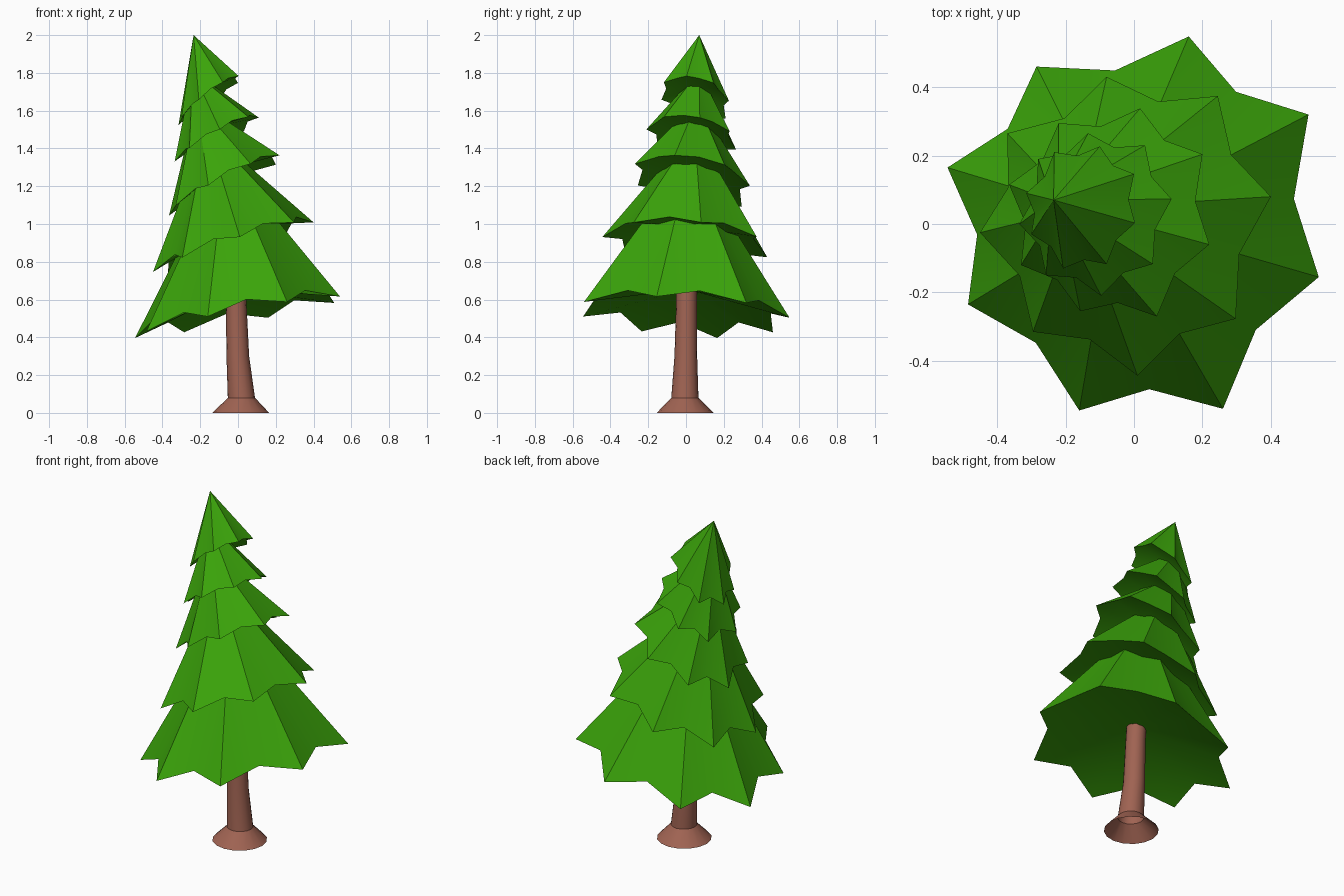
import bpy, bmesh, math
from mathutils import Vector

if "Cube" in bpy.data.objects:
    bpy.data.objects.remove(bpy.data.objects["Cube"])

def material(name, rgb):
    m = bpy.data.materials.new(name)
    m.diffuse_color = (*rgb, 1)
    m.use_nodes = True
    m.node_tree.nodes["Principled BSDF"].inputs["Base Color"].default_value = m.diffuse_color
    return m

green = material("needle green", (0.043, 0.37, 0.003))
brown = material("bark brown", (0.35, 0.125, 0.085))

def finish(bm, name, mat):
    bmesh.ops.recalc_face_normals(bm, faces=bm.faces)
    me = bpy.data.meshes.new(name)
    bm.to_mesh(me)
    bm.free()
    me.materials.append(mat)
    ob = bpy.data.objects.new(name, me)
    bpy.context.collection.objects.link(ob)
    bpy.ops.object.select_all(action='DESELECT')
    bpy.context.view_layer.objects.active = ob
    ob.select_set(True)
    bpy.ops.object.shade_smooth_by_angle(angle=math.radians(30))
    return ob

def tier(name, centre, tilt, apex, tips):
    """Eight-pointed star cone on a tilted rim, with a hollowed underside."""
    bm = bmesh.new()
    c = Vector(centre)
    offs = [Vector(t) - c.xy for t in tips]
    size = sum(o.length for o in offs) / len(offs)
    rim = []

    def add(o, lift):
        rim.append(bm.verts.new((c.x + o.x, c.y + o.y, c.z + tilt[0] * o.x + tilt[1] * o.y + lift)))

    for i, o in enumerate(offs):
        add(o, 0)                                                   # drooping tip
        add((o + offs[(i + 1) % len(offs)]) * 0.445, 0.1 * size)    # notch between tips
    top = bm.verts.new(apex)
    under = bm.verts.new(c.lerp(Vector(apex), 0.175))
    for i in range(len(rim)):
        a, b = rim[i], rim[(i + 1) % len(rim)]
        bm.faces.new((a, b, top))
        bm.faces.new((b, a, under))
    return finish(bm, name, green)

# Foliage tiers, bottom to top: centre, rim slope, apex, star tips in plan
tiers = [
    ((0, 0, 0.507), (0.185, -0.06), (-0.065, 0.02, 1.35),
     [(.54, -.155), (.51, .32), (.16, .548), (-.285, .46),
      (-.545, .165), (-.485, -.235), (-.16, -.545), (.26, -.54)]),
    ((-0.025, 0, 0.88), (0.32, -0.09), (-0.165, 0.045, 1.50),
     [(.40, .08), (.245, .374), (-.08, .43), (-.37, .265),
      (-.45, -.025), (-.295, -.315), (.01, -.443), (.297, -.277)]),
    ((-0.07, 0.03, 1.205), (0.50, -0.15), (-0.22, 0.06, 1.65),
     [(.22, -.06), (.20, .204), (.018, .338), (-.22, .295),
      (-.365, .115), (-.33, -.12), (-.157, -.255), (.067, -.27)]),
    ((-0.11, 0.03, 1.45), (0.55, -0.18), (-0.24, 0.07, 1.81),
     [(.11, .073), (.032, .23), (-.134, .265), (-.28, .19),
      (-.335, 0), (-.257, -.15), (-.096, -.21), (.055, -.117)]),
    ((-0.155, 0.045, 1.655), (0.75, -0.24), (-0.235, 0.07, 2.0),
     [(.003, .003), (0, .146), (-.10, .227), (-.233, .21),
      (-.315, .09), (-.30, -.03), (-.207, -.13), (-.08, -.117)]),
]
for n, t in enumerate(tiers, 1):
    tier(f"foliage_tier_{n}", *t)

# Trunk with flared foot, open underneath: (x, y, z, radius) rings
rings = [(0.015, -0.005, 0, 0.15), (0.018, -0.006, 0.08, 0.072),
         (-0.001, -0.001, 0.3, 0.06), (-0.009, 0.002, 0.56, 0.055), (-0.018, 0.004, 0.72, 0.054)]
bm = bmesh.new()
N = 16
loops = [[bm.verts.new((x + r * math.cos(2 * math.pi * i / N), y + r * math.sin(2 * math.pi * i / N), z))
          for i in range(N)] for x, y, z, r in rings]
for lo, hi in zip(loops, loops[1:]):
    for i in range(N):
        j = (i + 1) % N
        bm.faces.new((lo[i], lo[j], hi[j], hi[i]))
finish(bm, "trunk", brown)
